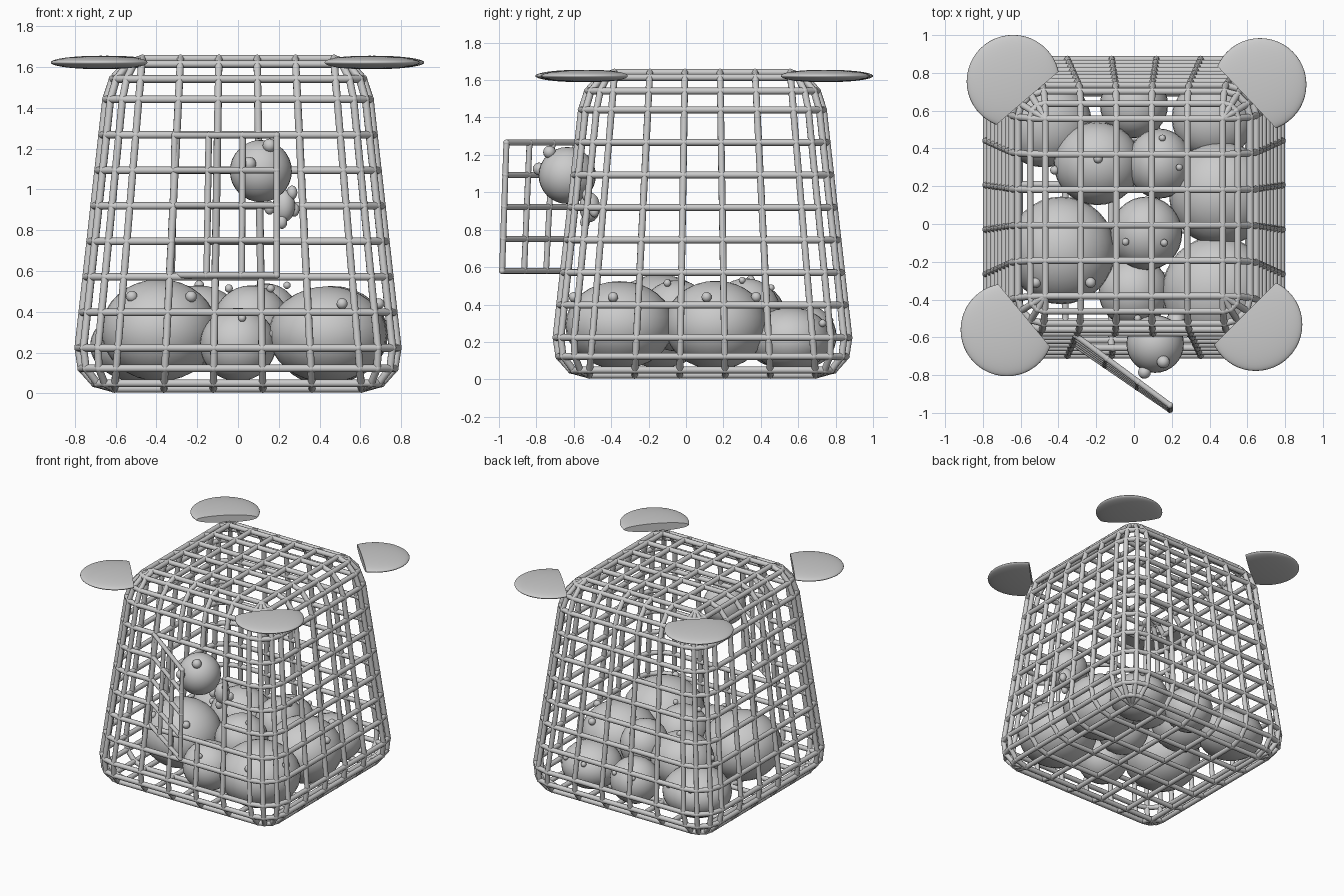
import bpy, bmesh
from math import sin, cos, radians, pi
from mathutils import Vector, Matrix

if "Cube" in bpy.data.objects:
    bpy.data.objects.remove(bpy.data.objects["Cube"])

CY = 0.088      # cage centre in y
BAR = 0.0185    # bar radius


def finish(bm, name):
    bmesh.ops.recalc_face_normals(bm, faces=bm.faces[:])
    me = bpy.data.meshes.new(name)
    bm.to_mesh(me)
    bm.free()
    ob = bpy.data.objects.new(name, me)
    bpy.context.collection.objects.link(ob)
    bpy.context.view_layer.objects.active = ob
    ob.select_set(True)
    bpy.ops.object.shade_smooth_by_angle(angle=radians(55))
    ob.select_set(False)
    return ob


def add_ball(bm, loc, rad, seg=32):
    m = Matrix.Translation(loc) @ Matrix.Diagonal((*rad, 1))
    bmesh.ops.create_uvsphere(bm, u_segments=seg, v_segments=seg // 2, radius=1, matrix=m)


def bars(name, edges, radius):
    """Round bars along every edge, with a small bead at every joint."""
    bm = bmesh.new()
    nodes = set()
    for e in edges:
        a, b = (Vector(p) for p in e)
        nodes.update(e)
        rot = (b - a).to_track_quat('Z', 'Y').to_matrix().to_4x4()
        bmesh.ops.create_cone(bm, cap_ends=False, segments=10, radius1=radius, radius2=radius,
                              depth=(b - a).length, matrix=Matrix.Translation((a + b) / 2) @ rot)
    for n in nodes:
        bmesh.ops.create_icosphere(bm, subdivisions=2, radius=radius * 1.1,
                                   matrix=Matrix.Translation(n))
    return finish(bm, name)


# ---- cage: stacked rounded squares, tapered upward ----
R, FLAT_X, FLAT_Y = 0.2, 0.605, 0.605
ANG = [radians(a) for a in (0, 30, 60, 90)]
Z0, Z1 = 0.223, 1.441
levels = [(Z0 - R * sin(a), R * cos(a)) for a in reversed(ANG)]
levels += [(Z0 + (Z1 - Z0) * k / 7, R) for k in range(1, 7)]
levels += [(Z1 + R * sin(a), R * cos(a)) for a in ANG]


def taper(x, y, z):
    s = 1 - 0.225 * (z - 0.025) / 1.62
    return (round(x * s, 4), round(y * s + CY, 4), round(z, 4))


def ring(z, r):
    signs = [(1, 1), (-1, 1), (-1, -1), (1, -1)]
    pts = []
    for i, (sx, sy) in enumerate(signs):
        cx, cy = sx * FLAT_X, sy * FLAT_Y
        arc = [(cx + r * cos(a + i * pi / 2), cy + r * sin(a + i * pi / 2)) for a in ANG]
        nx, ny = signs[(i + 1) % 4]
        a2 = (i + 1) * pi / 2
        end = (nx * FLAT_X + r * cos(a2), ny * FLAT_Y + r * sin(a2))
        pts += arc
        for k in range(1, 5):
            t = k / 5
            pts.append((arc[3][0] * (1 - t) + end[0] * t, arc[3][1] * (1 - t) + end[1] * t))
    return [taper(x, y, z) for x, y in pts]


edges = set()


def link(a, b):
    if (Vector(a) - Vector(b)).length < 0.001:
        return
    m = (Vector(a) + Vector(b)) / 2
    # doorway left open in the front
    if m.y < -0.45 and 0.61 < m.z < 1.24 and abs(m.x) < 0.27:
        return
    edges.add(tuple(sorted((a, b))))


rings = [ring(z, r) for z, r in levels]
for i, rg in enumerate(rings):
    for j, p in enumerate(rg):
        link(p, rg[(j + 1) % len(rg)])
        if i + 1 < len(rings):
            link(p, rings[i + 1][j])
# floor and roof grids
for z in (levels[0][0], levels[-1][0]):
    grid = [[taper(FLAT_X * (2 * i / 5 - 1), FLAT_Y * (2 * j / 5 - 1), z)
             for j in range(6)] for i in range(6)]
    for i in range(6):
        for j in range(5):
            link(grid[i][j], grid[i][j + 1])
            link(grid[j][i], grid[j + 1][i])
bars("cage", edges, BAR)

# ---- open door, swung forward on its left side ----
h0, h1 = Vector((-0.325, -0.63, 0.58)), Vector((-0.31, -0.59, 1.265))
f0, f1 = Vector((0.19, -0.983, 0.58)), Vector((0.19, -0.96, 1.265))


def door_pt(i, j):
    u, v = i / 3, j / 4
    return tuple(h0.lerp(f0, u).lerp(h1.lerp(f1, u), v))


door = [(door_pt(i, j), door_pt(i + 1, j)) for i in range(3) for j in range(5)]
door += [(door_pt(i, j), door_pt(i, j + 1)) for i in range(4) for j in range(4)]
bars("door", door, 0.016)

# ---- thin domed discs at the roof corners, cut flat on the inner side ----
discs = [("back_left", (-0.64, 0.755), (0.65, -0.76), 0.117),
         ("back_right", (0.667, 0.738), (-0.73, -0.69), 0.097),
         ("front_left", (-0.672, -0.56), (0.77, 0.64), 0.118),
         ("front_right", (0.645, -0.532), (-0.71, 0.71), 0.08)]
for name, (x, y), n, d in discs:
    bm = bmesh.new()
    c = Vector((x, y, 1.622))
    add_ball(bm, c, (0.246, 0.246, 0.033), 48)
    nrm = Vector((*n, 0)).normalized()
    res = bmesh.ops.bisect_plane(bm, geom=bm.verts[:] + bm.edges[:] + bm.faces[:],
                                 plane_co=c + nrm * d, plane_no=nrm, clear_outer=True)
    cut = [g for g in res["geom_cut"] if isinstance(g, bmesh.types.BMEdge)]
    bmesh.ops.edgeloop_fill(bm, edges=cut)
    finish(bm, name + "_disc")

# ---- round creatures: centre, radii, eye radius, eye positions ----
creatures = [
    ("left_large", (-0.385, -0.14, 0.31), (0.285, 0.285, 0.25), 0.028,
     [(-0.52, -0.31, 0.475), (-0.23, -0.31, 0.475)]),
    ("right_large", (0.44, -0.355, 0.29), (0.29, 0.29, 0.235), 0.027,
     [(0.51, -0.6, 0.44), (0.69, -0.39, 0.44)]),
    ("right_middle", (0.46, 0.16, 0.29), (0.275, 0.275, 0.237), 0.027,
     [(0.69, 0.11, 0.44), (0.55, 0.375, 0.44)]),
    ("front_small", (0.0, -0.36, 0.24), (0.187, 0.187, 0.18), 0.019,
     [(0.02, -0.5, 0.37), (0.17, -0.43, 0.29)]),
    ("centre", (0.065, -0.05, 0.34), (0.19, 0.195, 0.19), 0.02,
     [(-0.045, -0.095, 0.515), (0.16, -0.1, 0.515)]),
    ("back_centre_left", (-0.195, 0.32, 0.32), (0.23, 0.22, 0.21), 0.024,
     [(-0.42, 0.285, 0.38), (-0.19, 0.345, 0.53)]),
    ("back_centre_right", (0.135, 0.32, 0.36), (0.17, 0.185, 0.18), 0.018,
     [(0.15, 0.455, 0.49), (0.24, 0.3, 0.53)]),
    ("back_left_corner", (-0.475, 0.54, 0.235), (0.25, 0.24, 0.18), 0.02,
     [(-0.55, 0.73, 0.33), (-0.37, 0.745, 0.33)]),
    ("back_small", (0.0, 0.63, 0.23), (0.18, 0.175, 0.17), 0.018,
     [(-0.08, 0.77, 0.315), (0.08, 0.77, 0.315)]),
    ("back_right_corner", (0.42, 0.56, 0.215), (0.22, 0.215, 0.17), 0.02,
     [(0.36, 0.75, 0.3), (0.53, 0.73, 0.3)]),
    ("climbing", (0.112, -0.635, 1.09), (0.152, 0.153, 0.152), 0.034,
     [(0.155, -0.73, 1.215), (0.055, -0.785, 1.125)]),
]
for name, c, rad, er, eyes in creatures:
    bm = bmesh.new()
    add_ball(bm, c, rad)
    finish(bm, name + "_ball")
    bm = bmesh.new()
    for e in eyes:
        add_ball(bm, e, (er, er, er), 16)
    finish(bm, name + "_eyes")

# ---- little paw with stubby toes below the climbing ball ----
bm = bmesh.new()
add_ball(bm, (0.225, -0.515, 0.92), (0.055, 0.055, 0.08), 24)
for toe in [(0.265, -0.53, 0.985), (0.275, -0.49, 0.9), (0.215, -0.54, 0.84), (0.155, -0.53, 0.91)]:
    add_ball(bm, toe, (0.026, 0.026, 0.034), 16)
finish(bm, "paw")
